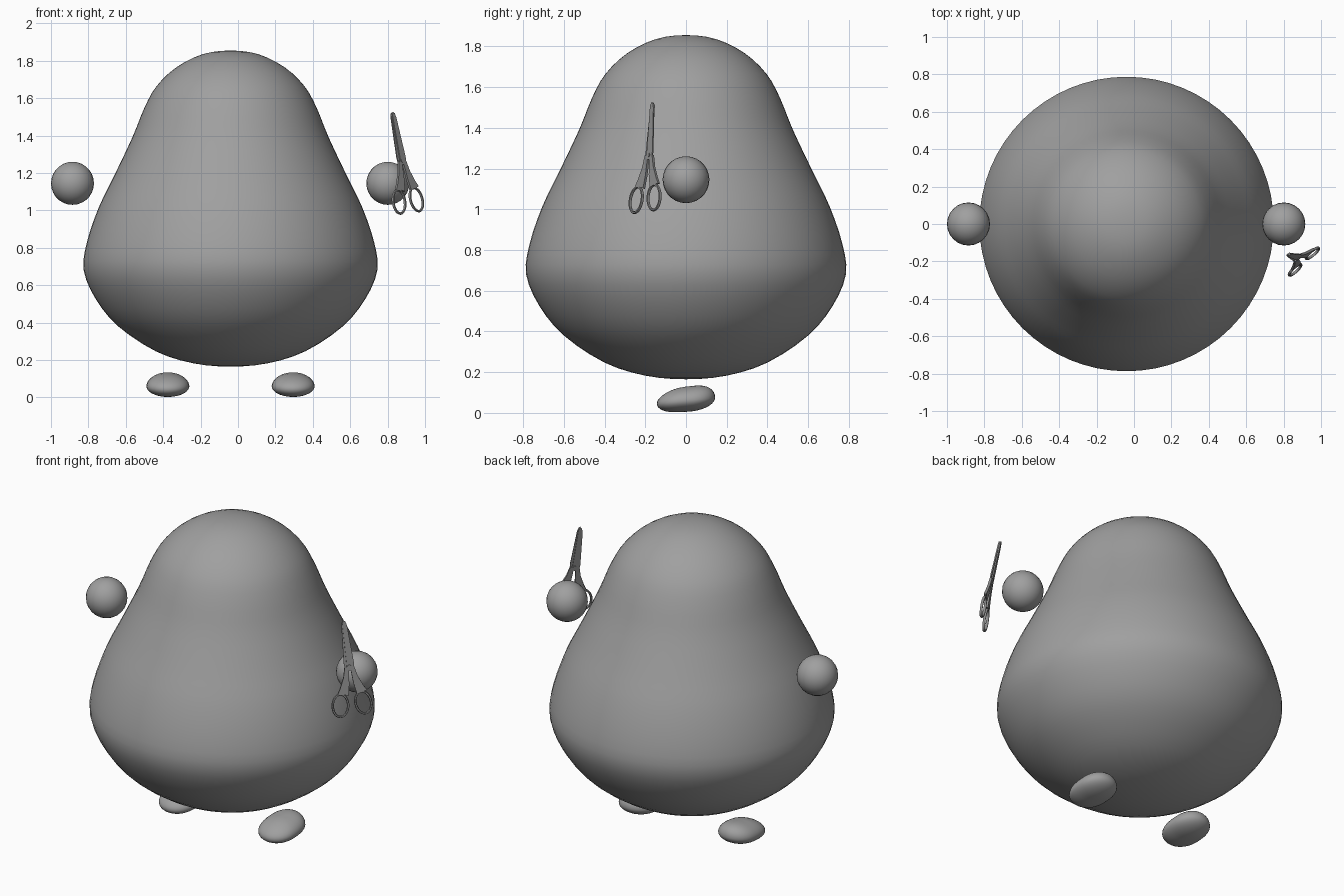
import bpy, bmesh, math
from mathutils import Vector, Matrix

if "Cube" in bpy.data.objects:
    bpy.data.objects.remove(bpy.data.objects["Cube"])


def material(name, v):
    m = bpy.data.materials.new(name)
    m.diffuse_color = (v, v, v, 1)
    m.use_nodes = True
    m.node_tree.nodes["Principled BSDF"].inputs["Base Color"].default_value = m.diffuse_color
    return m


GREY = material("soft grey", 0.35)
STEEL = material("steel grey", 0.27)


def finish(bm, name, mat, angle=180):
    bmesh.ops.recalc_face_normals(bm, faces=bm.faces)
    me = bpy.data.meshes.new(name)
    bm.to_mesh(me)
    bm.free()
    me.materials.append(mat)
    ob = bpy.data.objects.new(name, me)
    bpy.context.collection.objects.link(ob)
    bpy.ops.object.select_all(action='DESELECT')
    ob.select_set(True)
    bpy.context.view_layer.objects.active = ob
    bpy.ops.object.shade_smooth_by_angle(angle=math.radians(angle))
    return ob


def smooth_path(pts, steps):
    """Catmull-Rom curve through (radius, height) points, mirrored at the poles."""
    p = [Vector(q) for q in pts]
    p = [Vector((-p[1].x, p[1].y))] + p + [Vector((-p[-2].x, p[-2].y))]
    out = []
    for a, b, c, d in zip(p, p[1:], p[2:], p[3:]):
        for i in range(steps):
            t = i / steps
            out.append(0.5 * (2 * b + (c - a) * t + (2 * a - 5 * b + 4 * c - d) * t ** 2
                              + (3 * b - a - 3 * c + d) * t ** 3))
    return out + [p[-2]]


# Pear-shaped body, lathed about its own axis
profile = [(0, .165), (.2, .183), (.40, .247), (.60, .38), (.72, .525), (.785, .68),
           (.768, .83), (.705, 1.015), (.62, 1.19), (.525, 1.39), (.46, 1.55),
           (.395, 1.665), (.29, 1.765), (.15, 1.835), (0, 1.855)]
bm = bmesh.new()
verts = [bm.verts.new((r, 0, z)) for r, z in smooth_path(profile, 3)]
edges = [bm.edges.new(e) for e in zip(verts, verts[1:])]
bmesh.ops.spin(bm, geom=verts + edges, cent=(0, 0, 0), axis=(0, 0, 1),
               angle=math.tau, steps=64, use_duplicate=False)
bmesh.ops.remove_doubles(bm, verts=bm.verts, dist=0.0005)
bmesh.ops.translate(bm, verts=bm.verts, vec=(-0.04, 0, 0))
finish(bm, "body", GREY)

# Floating ball hands and rounded feet
for side, label in ((-1, "left"), (1, "right")):
    bm = bmesh.new()
    bmesh.ops.create_uvsphere(bm, u_segments=24, v_segments=14, radius=0.115)
    bmesh.ops.translate(bm, verts=bm.verts, vec=(-0.042 + side * 0.843, 0, 1.145))
    finish(bm, label + "_hand", GREY)

    bm = bmesh.new()
    bmesh.ops.create_uvsphere(bm, u_segments=32, v_segments=18, radius=1)
    for v in bm.verts:
        x, y, z = v.co
        long = math.copysign(abs(y) ** 0.8, y)
        middle = 0.06 + 0.015 * y
        height = 0.069 * (1 + 0.2 * y) if z > 0 else 0.055
        v.co = (-0.04 + side * 0.335 + 0.115 * x, 0.143 * long, middle + height * z)
    finish(bm, label + "_foot", GREY)

# Scissors, laid out flat and then tilted into place beside the right hand
up = Vector((-.187, .061, .981)).normalized()
across = Vector((.718, .687, .117))
across = (across - up * across.dot(up)).normalized()
out = across.cross(up)
place = Matrix((across, up, out)).transposed().to_4x4()
place.translation = Vector((.875, -.18, 1.265))


def plate(name, outline, z0, z1):
    bm = bmesh.new()
    face = bm.faces.new([bm.verts.new((x, y, z0)) for x, y in outline])
    ext = bmesh.ops.extrude_face_region(bm, geom=[face])["geom"]
    bmesh.ops.translate(bm, vec=(0, 0, z1 - z0),
                        verts=[g for g in ext if isinstance(g, bmesh.types.BMVert)])
    finish(bm, name, STEEL, 30).matrix_world = place


def loop(name, cx, cy, tilt):
    """Oval finger loop with a small rounded section."""
    bm = bmesh.new()
    n, k = 28, 6
    rot = Matrix.Rotation(tilt, 2)
    rings = []
    for i in range(n):
        a = math.tau * i / n
        ring = []
        for j in range(k):
            b = math.tau * j / k
            t = 0.007 * math.cos(b)
            p = rot @ Vector(((0.043 + t) * math.cos(a), (0.064 + t) * math.sin(a)))
            ring.append(bm.verts.new((cx + p.x, cy + p.y, 0.008 * math.sin(b))))
        rings.append(ring)
    for i in range(n):
        r, s = rings[i], rings[(i + 1) % n]
        for j in range(k):
            bm.faces.new((r[j], s[j], s[(j + 1) % k], r[(j + 1) % k]))
    finish(bm, name, STEEL, 60).matrix_world = place


for s, label in ((-1, "left"), (1, "right")):
    z0, z1 = (-0.007, 0) if s < 0 else (0, 0.007)
    # Blade, with a rounded tip and a wider root at the pivot
    plate(label + "_blade", [(s * x, y) for x, y in (
        (-.014, -.02), (.024, -.025), (.028, .02), (.015, .235), (.009, .258),
        (0, .265), (-.010, .25), (-.012, .1))], z0, z1)
    # Shank running from the pivot to the finger loop
    plate(label + "_shank", [(s * x, y) for x, y in (
        (.004, .0), (.026, .0), (.040, -.06), (.066, -.12), (.082, -.148),
        (.050, -.155), (.024, -.165), (.012, -.10))], -0.007, 0.007)
    loop(label + "_finger_loop", -0.011 + s * 0.064, -0.216, s * 0.12)

# Pivot screw
bm = bmesh.new()
bmesh.ops.create_cone(bm, cap_ends=True, segments=14, radius1=0.011, radius2=0.011, depth=0.022)
finish(bm, "pivot_screw", STEEL, 30).matrix_world = place
